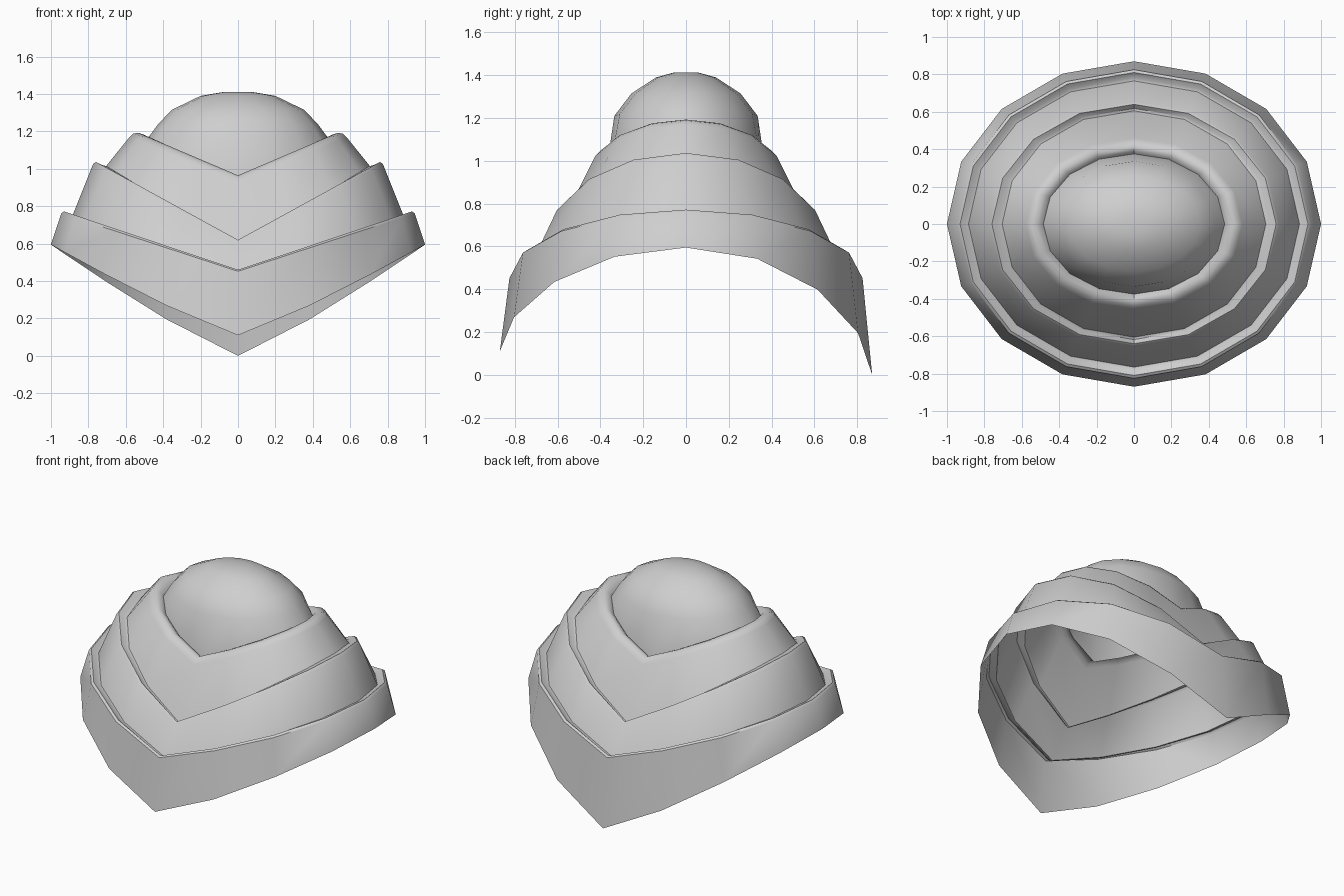
import bpy, bmesh, math

cube = bpy.data.objects.get("Cube")
if cube:
    bpy.data.objects.remove(cube, do_unlink=True)

grey = bpy.data.materials.new("light_grey")
grey.use_nodes = True
colour = (0.62, 0.62, 0.62, 1)
grey.diffuse_color = colour
grey.node_tree.nodes["Principled BSDF"].inputs["Base Color"].default_value = colour

SIDES = 16


def make_ring(bm, rx, ry, side_z, front_z, back_z=None, power=1.0):
    """Oval ring whose height falls in a V from the sides to front and back."""
    verts = []
    for i in range(SIDES):
        a = math.tau * i / SIDES
        c, s = math.cos(a), math.sin(a)
        low = back_z if (back_z is not None and s > 0) else front_z
        z = low + (side_z - low) * abs(c) ** power
        verts.append(bm.verts.new((rx * c, ry * s, z)))
    return verts


def make_shell(name, rings, capped=False):
    """Stack of oval rings, listed from the bottom up, joined by quads."""
    bm = bmesh.new()
    loops = [make_ring(bm, *r) for r in rings]
    for low, high in zip(loops, loops[1:]):
        for i in range(SIDES):
            j = (i + 1) % SIDES
            bm.faces.new((low[i], low[j], high[j], high[i]))
    if capped:
        bm.faces.new(loops[-1])
    mesh = bpy.data.meshes.new(name)
    bm.to_mesh(mesh)
    bm.free()
    mesh.materials.append(grey)
    obj = bpy.data.objects.new(name, mesh)
    bpy.context.collection.objects.link(obj)
    bpy.ops.object.select_all(action="DESELECT")
    obj.select_set(True)
    bpy.context.view_layer.objects.active = obj
    bpy.ops.object.shade_smooth_by_angle(angle=math.radians(42))
    return obj


# Ring values: half width, half depth, height at sides, height at front
lower_groove = (0.885, 0.765, 0.75, 0.43)
middle_groove = (0.705, 0.605, 1.015, 0.59)
dome_seam = (0.485, 0.375, 1.16, 0.94)

# Lower band with its pointed open rim and folded lip
make_shell("lower_band", [
    (1.0, 0.87, 0.595, 0.11, 0.0, 1.16),
    (0.945, 0.825, 0.762, 0.452),
    (0.93, 0.81, 0.772, 0.46),
    (0.90, 0.78, 0.755, 0.43),
    lower_groove,
])

# Middle band and lip
make_shell("middle_band", [
    lower_groove,
    (0.775, 0.653, 1.025, 0.612),
    (0.76, 0.64, 1.037, 0.62),
    (0.725, 0.618, 1.02, 0.59),
    middle_groove,
])

# Upper band with a rounded crest
make_shell("upper_band", [
    middle_groove,
    (0.58, 0.46, 1.17, 0.93),
    (0.56, 0.437, 1.188, 0.955),
    (0.535, 0.413, 1.193, 0.965),
    (0.505, 0.39, 1.183, 0.957),
    dome_seam,
])

# Crown dome
make_shell("dome", [
    dome_seam,
    (0.43, 0.335, 1.235, 1.21),
    (0.355, 0.255, 1.315, 1.315),
    (0.2, 0.14, 1.39, 1.39),
    (0.07, 0.06, 1.412, 1.412),
], capped=True)
